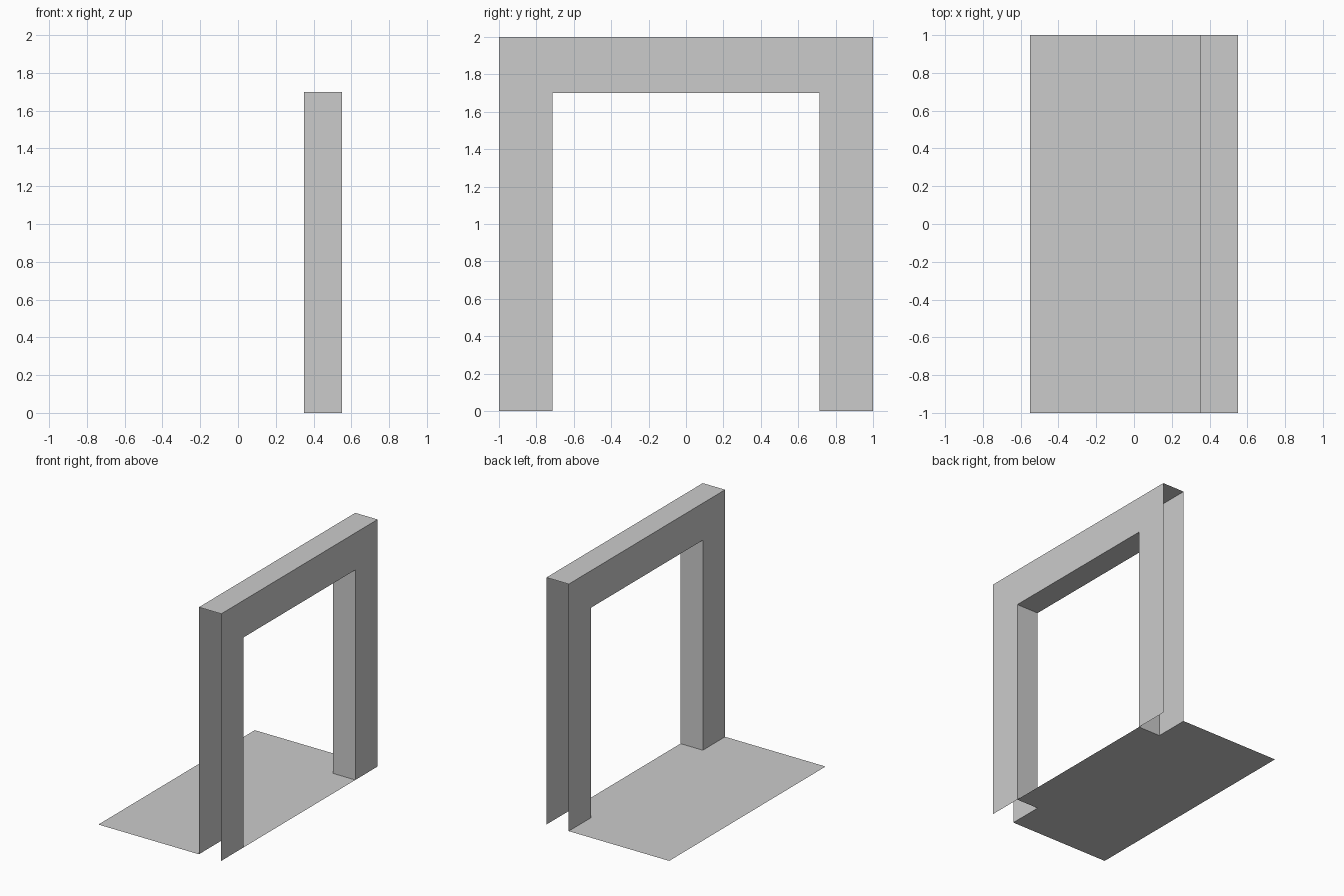
import bpy
import bmesh

cube = bpy.data.objects.get("Cube")
if cube:
    bpy.data.objects.remove(cube, do_unlink=True)

HALF_LENGTH, HEIGHT = 1.0, 2.0
HALF_OPENING, OPENING_HEIGHT = 0.715, 1.7
INNER_X, OUTER_X, FLOOR_X = 0.35, 0.55, -0.55

grey = bpy.data.materials.new("plain_grey")
grey.use_nodes = True
colour = (0.6, 0.6, 0.6, 1)
grey.diffuse_color = colour
grey.node_tree.nodes["Principled BSDF"].inputs["Base Color"].default_value = colour


def make_object(name, bm):
    mesh = bpy.data.meshes.new(name)
    bm.to_mesh(mesh)
    bm.free()
    mesh.materials.append(grey)
    obj = bpy.data.objects.new(name, mesh)
    bpy.context.collection.objects.link(obj)
    return obj


# Hollow wall: two arch-shaped sheets joined by the top and the opening's lining;
# its ends and the undersides of its legs stay open
arch = [
    (-HALF_LENGTH, 0), (-HALF_OPENING, 0),
    (-HALF_OPENING, OPENING_HEIGHT), (HALF_OPENING, OPENING_HEIGHT),
    (HALF_OPENING, 0), (HALF_LENGTH, 0),
    (HALF_LENGTH, HEIGHT), (-HALF_LENGTH, HEIGHT),
]
bm = bmesh.new()
inner = [bm.verts.new((INNER_X, y, z)) for y, z in arch]
outer = [bm.verts.new((OUTER_X, y, z)) for y, z in arch]
bm.faces.new(outer)
bm.faces.new(inner[::-1])
for i in (1, 2, 3, 6):
    bm.faces.new((inner[i], inner[i + 1], outer[i + 1], outer[i]))
make_object("doorway_wall", bm)

# Floor sheet with a threshold reaching through the opening
floor = [
    (FLOOR_X, -HALF_LENGTH), (INNER_X, -HALF_LENGTH),
    (INNER_X, -HALF_OPENING), (OUTER_X, -HALF_OPENING),
    (OUTER_X, HALF_OPENING), (INNER_X, HALF_OPENING),
    (INNER_X, HALF_LENGTH), (FLOOR_X, HALF_LENGTH),
]
bm = bmesh.new()
bm.faces.new([bm.verts.new((x, y, 0)) for x, y in floor])
make_object("floor", bm)
